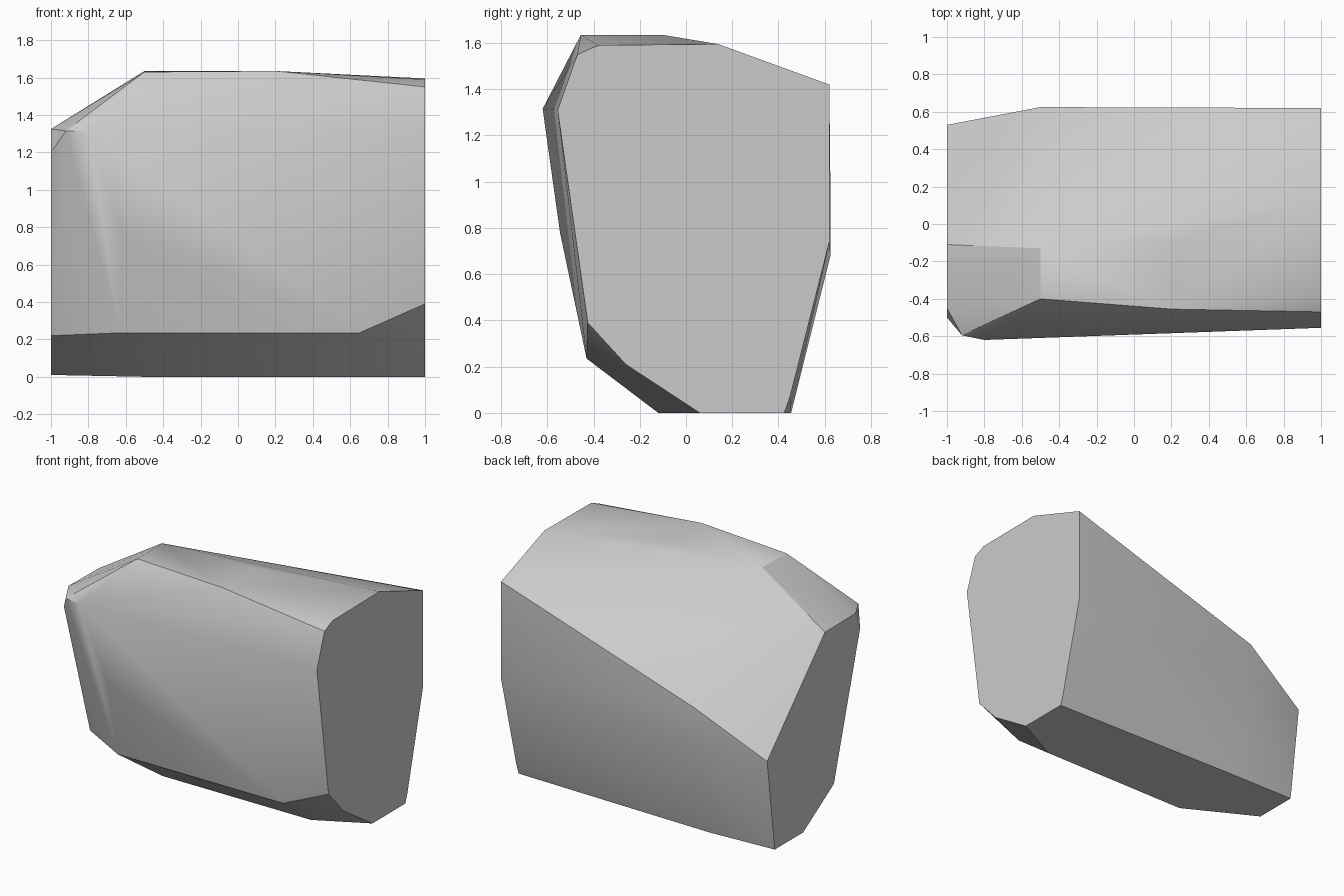
import bpy
import bmesh
import math

default_cube = bpy.data.objects.get("Cube")
if default_cube:
    bpy.data.objects.remove(default_cube, do_unlink=True)

# Stone colour
stone = bpy.data.materials.new("light grey stone")
stone.use_nodes = True
grey = (0.6, 0.6, 0.6, 1)
stone.diffuse_color = grey
stone.node_tree.nodes["Principled BSDF"].inputs["Base Color"].default_value = grey

bm = bmesh.new()


def section(x, *profile):
    """Add the corners (y, z) of one cross-section of the boulder."""
    for y, z in profile:
        bm.verts.new((x, y, z))


# Flat cut end, large
section(1, (.06, 0), (.425, 0), (.45, .07), (.62, .74), (.62, 1.42), (.14, 1.595),
        (-.38, 1.59), (-.47, 1.55), (-.555, 1.31), (-.425, .39), (-.26, .21))
# Front lower chamfer and high point of the top edge
section(.65, (-.12, 0), (-.43, .235))
section(.2, (-.455, 1.635), (-.1, 1.635))
# Shoulder where the body starts to taper
section(-.5, (-.12, 0), (.455, 0), (.625, .68), (.625, .94), (-.13, 1.635), (-.4, 1.63))
section(-.63, (-.43, .235), (-.545, .78))
# Bulge on the front corner
section(-.8, (-.62, 1.315))
section(-.92, (-.595, 1.315))
# Flat cut end, small
section(-1, (.13, .01), (.445, .01), (.53, .66), (-.11, 1.32), (-.45, 1.325),
        (-.5, 1.2), (-.21, .22))

# Wrap the sections in one skin and merge coplanar faces
hull = bmesh.ops.convex_hull(bm, input=bm.verts)
loose = {v for v in hull["geom_interior"] + hull["geom_unused"]
         if isinstance(v, bmesh.types.BMVert)}
bmesh.ops.delete(bm, geom=list(loose), context="VERTS")
bmesh.ops.dissolve_limit(bm, angle_limit=math.radians(1), verts=bm.verts, edges=bm.edges)
bmesh.ops.recalc_face_normals(bm, faces=bm.faces)

mesh = bpy.data.meshes.new("boulder")
bm.to_mesh(mesh)
bm.free()
mesh.materials.append(stone)
boulder = bpy.data.objects.new("boulder", mesh)
bpy.context.collection.objects.link(boulder)

# Soft facets, crisp edges at the cuts
bpy.ops.object.select_all(action="DESELECT")
boulder.select_set(True)
bpy.context.view_layer.objects.active = boulder
bpy.ops.object.shade_smooth_by_angle(angle=math.radians(30))
